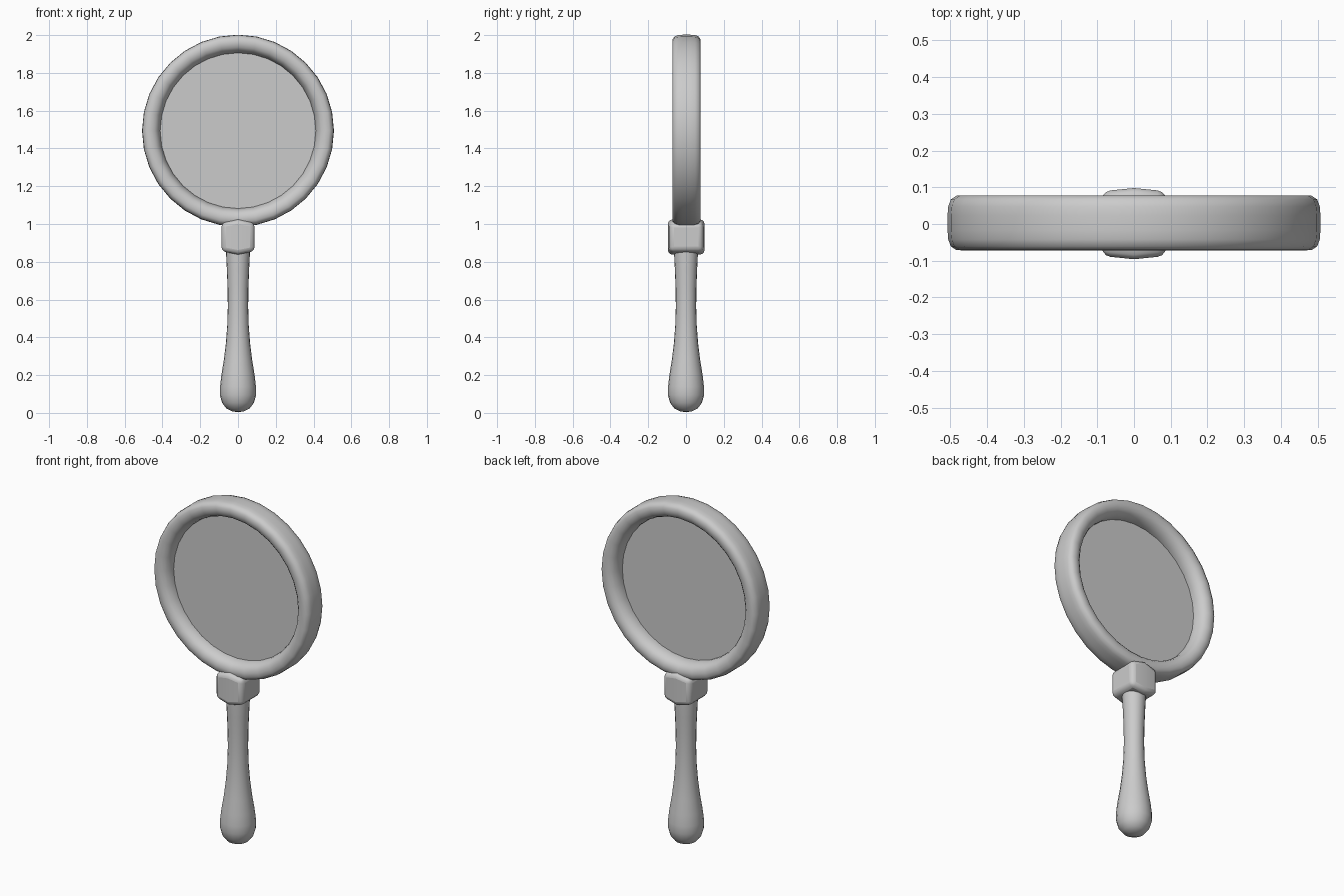
import bpy, bmesh, math
from mathutils import Matrix

if "Cube" in bpy.data.objects:
    bpy.data.objects.remove(bpy.data.objects["Cube"])


def finish(name, bm, angle=40):
    bmesh.ops.remove_doubles(bm, verts=bm.verts, dist=1e-5)
    bmesh.ops.recalc_face_normals(bm, faces=bm.faces)
    mesh = bpy.data.meshes.new(name)
    bm.to_mesh(mesh)
    bm.free()
    ob = bpy.data.objects.new(name, mesh)
    bpy.context.collection.objects.link(ob)
    bpy.ops.object.select_all(action='DESELECT')
    ob.select_set(True)
    bpy.context.view_layer.objects.active = ob
    bpy.ops.object.shade_smooth_by_angle(angle=math.radians(angle))
    return ob


def lathe(name, profile, steps, closed=False, place=None):
    """Revolve (radius, height) points around z, then place the result."""
    bm = bmesh.new()
    vs = [bm.verts.new((r, 0, h)) for r, h in profile]
    pairs = list(zip(vs, vs[1:])) + ([(vs[-1], vs[0])] if closed else [])
    edges = [bm.edges.new(p) for p in pairs]
    bmesh.ops.spin(bm, geom=vs + edges, cent=(0, 0, 0), axis=(0, 0, 1),
                   angle=2 * math.pi, steps=steps, use_merge=True)
    if place:
        bmesh.ops.transform(bm, matrix=place, verts=bm.verts)
    return finish(name, bm)


def facing(y):
    """Places a lathe so that its axis runs along y through the lens centre."""
    return Matrix.Translation((0, y, 1.494)) @ Matrix.Rotation(math.pi / 2, 4, 'X')


# Rounded rim around the lens: one half of the section, mirrored
half = [(0.508, 0.02), (0.506, 0.045), (0.499, 0.064), (0.484, 0.074), (0.462, 0.075),
        (0.441, 0.069), (0.426, 0.055), (0.416, 0.035), (0.412, 0.015)]
lathe("rim", half + [(r, -h) for r, h in reversed(half)], 32, True, facing(0.003))

# Thin flat lens in the middle of the rim
lathe("lens", [(0, 0.003), (0.414, 0.003), (0.414, -0.003), (0, -0.003)], 32, False, facing(-0.003))

# Handle, turned
lathe("handle", [(0, 0.004), (0.03, 0.008), (0.06, 0.022), (0.084, 0.053), (0.096, 0.095),
                 (0.095, 0.14), (0.088, 0.2), (0.075, 0.28), (0.064, 0.37), (0.057, 0.46),
                 (0.054, 0.56), (0.055, 0.66), (0.059, 0.76), (0.064, 0.86), (0.064, 0.92),
                 (0, 0.92)], 20)

# Collar joining handle and rim: box whose middle bulges out, bevelled
bm = bmesh.new()
outline = [(-0.088, 0.856), (0, 0.838), (0.088, 0.856), (0.088, 1.006), (0, 1.024), (-0.088, 1.006)]
front, back = [[bm.verts.new((x, 0.001 + s * (0.097 if x == 0 else 0.088), z)) for x, z in outline]
               for s in (-1, 1)]
for side in (front, back):
    bm.faces.new((side[0], side[1], side[4], side[5]))
    bm.faces.new((side[1], side[2], side[3], side[4]))
for i in range(6):
    j = (i + 1) % 6
    bm.faces.new((front[i], front[j], back[j], back[i]))
collar = finish("collar", bm)
bevel = collar.modifiers.new("bevel", 'BEVEL')
bevel.width = 0.024
bevel.segments = 3
bevel.limit_method = 'ANGLE'
bevel.angle_limit = math.radians(40)
